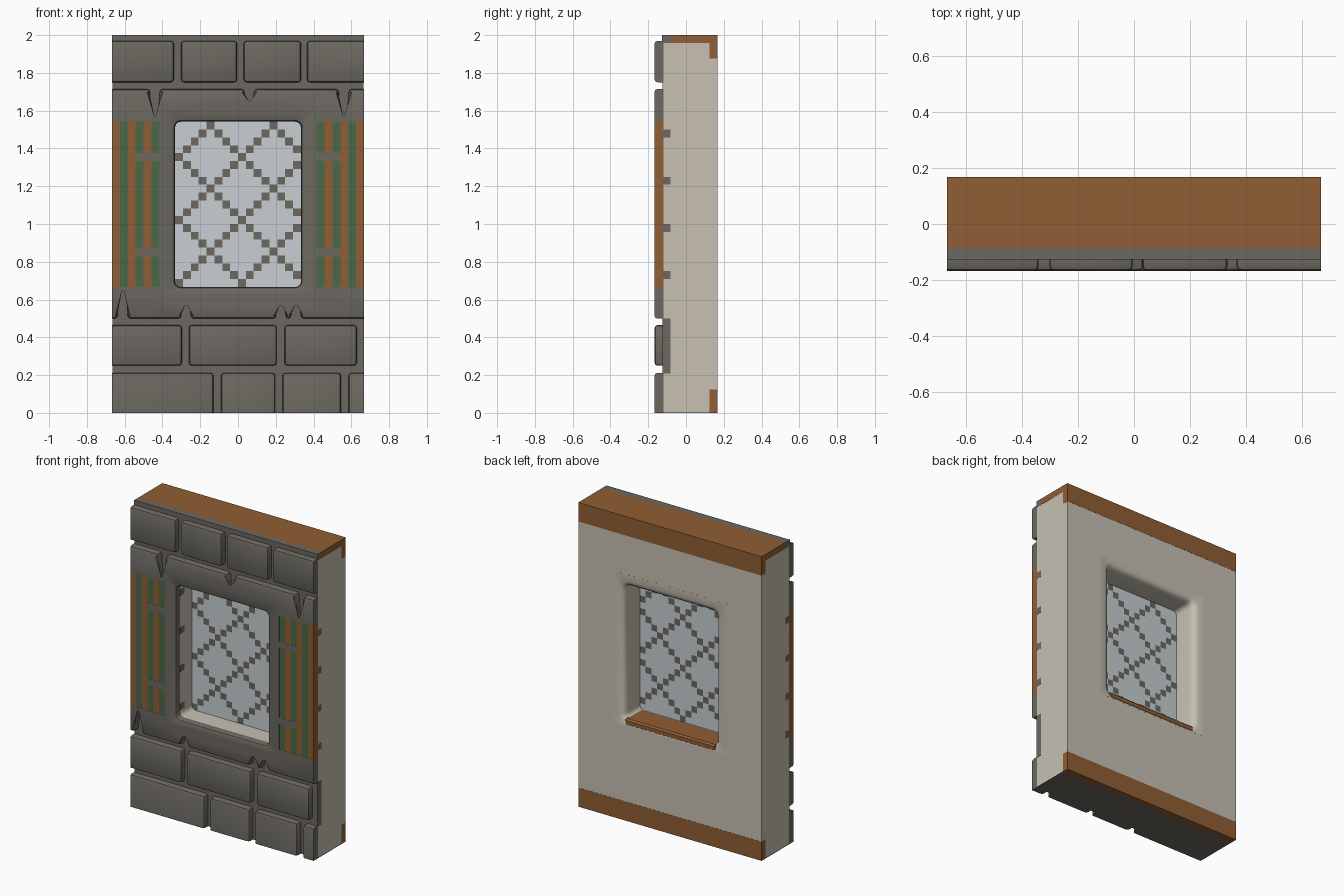
import bpy, bmesh, math

cube = bpy.data.objects.get("Cube")
if cube:
    bpy.data.objects.remove(cube)

PX = 1 / 24                      # painted cell size
W, FRONT, BACK = 16 * PX, -4 * PX, 4 * PX
Z0, Z1 = 16 * PX, 37 * PX        # window opening heights
HX = 8 * PX                      # window half width
OX, OZ0, OZ1 = 10 * PX, 15 * PX, 1.62   # outer limits of the window surround


def material(name, rgb):
    m = bpy.data.materials.new(name)
    m.use_nodes = True
    m.diffuse_color = (*rgb, 1)
    m.node_tree.nodes["Principled BSDF"].inputs["Base Color"].default_value = (*rgb, 1)
    return m


STONE = material("stone grey", (.15, .14, .12))
PLASTER = material("cream plaster", (.57, .53, .45))
WOOD = material("brown wood", (.28, .112, .034))
GREEN = material("shutter green", (.069, .138, .065))
GLASS = material("pale glass", (.57, .62, .645))


def finish(name, bm, mats, smooth=False):
    bmesh.ops.recalc_face_normals(bm, faces=bm.faces)
    mesh = bpy.data.meshes.new(name)
    bm.to_mesh(mesh)
    bm.free()
    for m in mats:
        mesh.materials.append(m)
    ob = bpy.data.objects.new(name, mesh)
    bpy.context.collection.objects.link(ob)
    if smooth:
        bpy.ops.object.select_all(action='DESELECT')
        ob.select_set(True)
        bpy.context.view_layer.objects.active = ob
        bpy.ops.object.shade_smooth_by_angle(angle=math.radians(35))
    return ob


def box(name, x, y, z, mat):
    bm = bmesh.new()
    bmesh.ops.create_cube(bm, size=1)
    for v in bm.verts:
        v.co = [r[0] if c < 0 else r[1] for c, r in zip(v.co, (x, y, z))]
    return finish(name, bm, [mat])


def slab(name, pts, soft=99):
    """Stone from an x-z outline; the first `soft` edges get rounded, wall ends stay sharp."""
    bm = bmesh.new()
    f = [bm.verts.new((x, FRONT, z)) for x, z in pts]
    b = [bm.verts.new((x, -.12, z)) for x, z in pts]
    n = len(pts)
    bm.faces.new(f)
    for i in range(n):
        j = (i + 1) % n
        bm.faces.new((f[i], f[j], b[j], b[i]))
    is_soft = [i < soft and abs(pts[i][0] + pts[(i + 1) % n][0]) < 1.32 for i in range(n)]
    edges = [bm.edges.get((f[i], f[(i + 1) % n])) for i in range(n) if is_soft[i]]
    edges += [bm.edges.get((f[i], b[i])) for i in range(n) if is_soft[i] and is_soft[i - 1]]
    bmesh.ops.bevel(bm, geom=edges, offset=.016, segments=2, profile=.5,
                    affect='EDGES', clamp_overlap=True)
    return finish(name, bm, [STONE], True)


def notch(x, z_open, z_end, left_to_right=True):
    p = [(x - .027, z_open), (x - .018, z_end), (x + .018, z_end), (x + .027, z_open)]
    return p if left_to_right else p[::-1]


# Plaster wall around the opening, with a grey stone backing in front
w = W - .001
for label, x, z in (("right", (-w, -OX), (.002, 1.998)), ("left", (OX, w), (.002, 1.998)),
                    ("top", (-OX, OX), (OZ1, 1.998)), ("bottom", (-OX, OX), (.002, OZ0))):
    box("wall_" + label, x, (-.123, BACK - .001), z, PLASTER)
    box("stone_backing_" + label, x, (-.125, -.122), z, STONE)

# Grey layer on top and underside, wooden beams
box("top_stone_edge", (-W, W), (-.126, -2 * PX), (47 * PX, 2), STONE)
box("underside", (-W, W), (-.126, 3 * PX), (0, .003), STONE)
box("top_beam", (-W, W), (-2 * PX, BACK), (47 * PX, 2), WOOD)
box("back_top_band", (-W, W), (3 * PX, BACK), (45 * PX, 1.99), WOOD)
box("back_bottom_band", (-W, W), (3 * PX, BACK), (0, 3 * PX), WOOD)

# Small grey keys showing on the wall ends and in the window sides
for row in (17, 23, 29, 35):
    for s in (-1, 1):
        box("stone_key", sorted((s * (HX - .001), s * W)), (-.125, -2 * PX),
            (row * PX, (row + 1) * PX), STONE)
box("stone_key_large", (.5, W), (-.125, -2 * PX), (5 * PX, 12 * PX), STONE)

# Top row of stones
for a, b in ((-W, -.34), (-.302, -.005), (.03, .333), (.365, W)):
    slab("top_row_stone", [(a, 1.75), (a, 1.97), (b, 1.97), (b, 1.75)])

# Lower rows of stones
for a, b in ((-W, -.297), (-.26, .205), (.247, .63)):
    slab("middle_row_stone", [(a, .25), (a, .465), (b, .465), (b, .25)])
for a, b in ((-W, -.13), (-.09, .197), (.235, .545), (.585, W)):
    slab("bottom_row_stone", [(a, 0), (a, .212), (b, .212), (b, 0)], 3)

# Courses directly above and below the window
top = [(-W, 1.715)] + notch(-.44, 1.715, 1.555) + notch(.06, 1.715, 1.635) \
    + notch(.56, 1.715, 1.555) + [(W, 1.715)]
slab("course_above_window", top + [(W, Z1), (OX, Z1), (OX, OZ1), (-OX, OZ1), (-OX, Z1), (-W, Z1)],
     len(top) - 1)
low = [(-W, .5)] + notch(-.61, .5, .657) + notch(-.275, .5, .58) \
    + notch(.227, .5, .58) + notch(.307, .5, .58) + [(W, .5)]
slab("course_below_window", low + [(W, Z0), (OX, Z0), (OX, OZ0), (-OX, OZ0), (-OX, Z0), (-W, Z0)],
     len(low) - 1)


# Window surround lofted through the wall, flared at both ends
def rounded_loop(bm, y, grow, radius=.03, steps=5):
    loop = []
    hx, zc, hz = HX + grow, (Z0 + Z1) / 2, (Z1 - Z0) / 2 + grow
    r = radius + grow
    for k, (sx, sz) in enumerate(((1, 1), (-1, 1), (-1, -1), (1, -1))):
        for i in range(steps):
            a = math.pi / 2 * (k + i / (steps - 1))
            loop.append(bm.verts.new((sx * (hx - r) + r * math.cos(a), y,
                                      zc + sz * (hz - r) + r * math.sin(a))))
    return loop


def square_loop(bm, y, steps=5):
    return [bm.verts.new((x, y, z)) for x, z in
            ((OX, OZ1), (-OX, OZ1), (-OX, OZ0), (OX, OZ0)) for _ in range(steps)]


bm = bmesh.new()
loops = [square_loop(bm, -.12), square_loop(bm, FRONT)]
for y, grow in ((FRONT, .014), (-.162, .006), (-.15, .001), (-.125, 0), (0, 0), (.12, 0),
                (.145, .004), (.158, .014), (.166, .036)):
    loops.append(rounded_loop(bm, y, grow))
loops.append(square_loop(bm, .166))
for a, b in zip(loops, loops[1:]):
    for i in range(len(a)):
        j = (i + 1) % len(a)
        bm.faces.new((a[i], a[j], b[j], b[i]))
for f in bm.faces:
    f.material_index = 0 if f.calc_center_median().y < -.124 else 1
bmesh.ops.remove_doubles(bm, verts=bm.verts, dist=.0001)
bmesh.ops.dissolve_degenerate(bm, edges=bm.edges, dist=.0001)
finish("window_surround", bm, [STONE, PLASTER], True)

# Inner wooden sill
sill = box("window_sill", (-HX, HX), (.002, BACK), (OZ0, Z0 + .003), WOOD)
bev = sill.modifiers.new("soft edge", 'BEVEL')
bev.width = .01

# Glass pane with diagonal lattice, front and back
bm = bmesh.new()
for y in (-.003, .003):
    for i in range(-8, 8):
        for j in range(16, 37):
            c = [bm.verts.new((x * PX, y, z * PX)) for x, z in
                 ((i, j), (i + 1, j), (i + 1, j + 1), (i, j + 1))]
            face = bm.faces.new(c if y < 0 else c[::-1])
            face.material_index = int((i + j) % 8 == 0 or (i - j) % 8 == 0)
bmesh.ops.remove_doubles(bm, verts=bm.verts, dist=.0001)
finish("window_glass", bm, [GLASS, STONE])

# Striped shutters with two grey crossbars each
for s in (-1, 1):
    for k in range(6):
        box("shutter_board", sorted((s * (10 + k) * PX, s * (11 + k) * PX)),
            (FRONT + .001, -.12), (Z0, Z1), WOOD if k % 2 else GREEN)
    for row in (20, 32):
        box("shutter_crossbar", sorted((s * OX, s * 13 * PX)),
            (FRONT, FRONT + .005), (row * PX, (row + 1) * PX), STONE)
